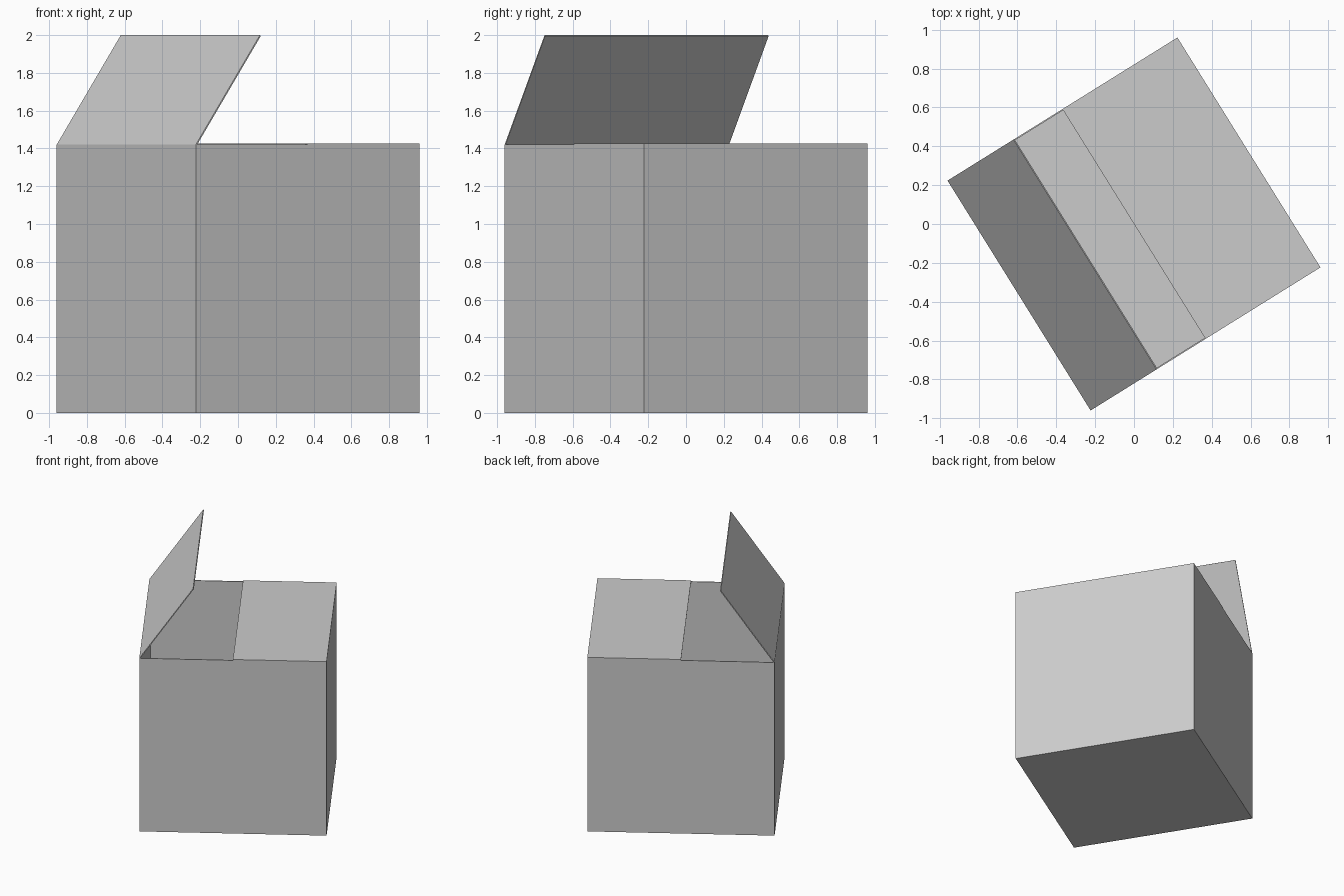
import bpy
from math import radians, atan2, hypot
from mathutils import Matrix, Vector

if "Cube" in bpy.data.objects:
    bpy.data.objects.remove(bpy.data.objects["Cube"])

S = 1.394        # outer side of the square carton
H = 1.42         # wall height
T = 0.007        # cardboard thickness
TOP = 2.0        # tip of the raised flap
TURN = Matrix.Rotation(radians(31.9), 4, 'Z')


def panel(name, size, centre, local=Matrix()):
    """Thin board of the given size, placed in the carton's turned frame."""
    bpy.ops.mesh.primitive_cube_add(size=1)
    ob = bpy.context.object
    ob.name = name
    ob.data.transform(TURN @ local @ Matrix.Translation(Vector(centre))
                      @ Matrix.Diagonal((*size, 1)))
    return ob


# Bottom and four walls
h = S / 2
panel("carton_bottom", (S, S, T), (0, 0, T / 2))
for name, side in (("left", -1), ("right", 1)):
    panel(name + "_wall", (T, S, H - T), (side * (h - T / 2), 0, (H + T) / 2))
for name, side in (("front", -1), ("back", 1)):
    panel(name + "_wall", (S - 2 * T, T, H - T),
          (0, side * (h - T / 2), (H + T) / 2))

# Closed flap covering half of the opening
panel("closed_flap", (h, S, T), (h / 2, 0, H + T / 2))

# Raised flap hinged on the left wall, leaning over the opening
lean, rise = 0.40, TOP - H
hinge = (Matrix.Translation((-h, 0, H))
         @ Matrix.Rotation(-atan2(rise, lean), 4, 'Y'))
length = hypot(lean, rise)
panel("raised_flap", (length, S, T), (length / 2, 0, -T / 2), hinge)
